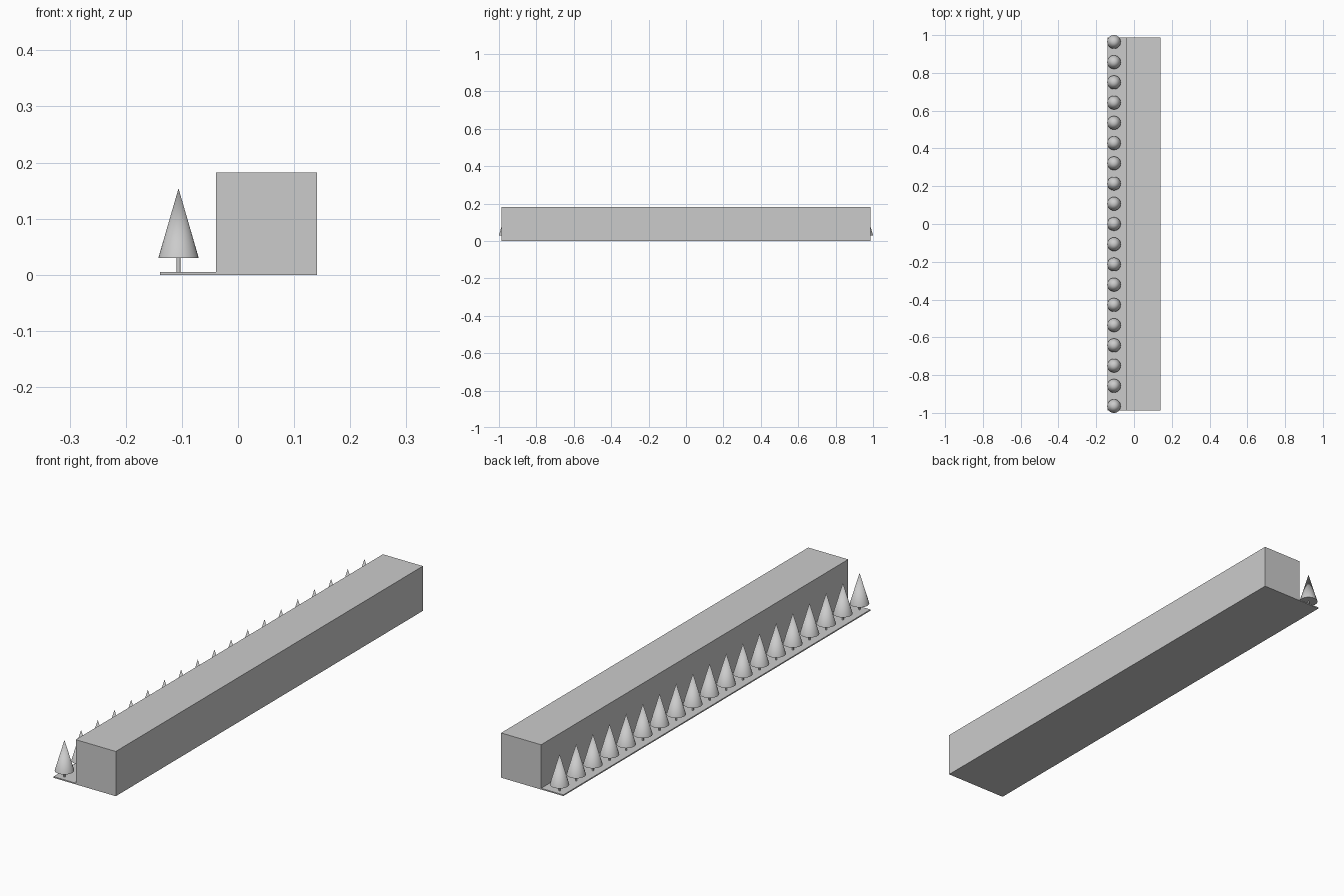
import bpy

cube = bpy.data.objects.get("Cube")
if cube:
    bpy.data.objects.remove(cube, do_unlink=True)

# Single plain grey
grey = bpy.data.materials.new("light_grey")
grey.use_nodes = True
colour = (0.6, 0.6, 0.6, 1)
grey.diffuse_color = colour
grey.node_tree.nodes["Principled BSDF"].inputs["Base Color"].default_value = colour

HALF_LENGTH = 0.987
GROUND_TOP = 0.005
TREE_X = -0.106
TREE_COUNT = 19
TREE_END = 0.964


def finish(name):
    obj = bpy.context.object
    obj.name = name
    obj.data.materials.append(grey)
    return obj


def box(name, x0, x1, z0, z1):
    bpy.ops.mesh.primitive_cube_add(size=1, location=((x0 + x1) / 2, 0, (z0 + z1) / 2))
    obj = finish(name)
    obj.scale = (x1 - x0, 2 * HALF_LENGTH, z1 - z0)
    bpy.ops.object.transform_apply(location=False, rotation=False, scale=True)
    return obj


def round_part(name, y, r_bottom, r_top, z0, z1, sides):
    bpy.ops.mesh.primitive_cone_add(vertices=sides, radius1=r_bottom, radius2=r_top,
                                    depth=z1 - z0, location=(TREE_X, y, (z0 + z1) / 2))
    obj = finish(name)
    bpy.ops.object.shade_smooth_by_angle()
    return obj


# Ground strip and long block
box("ground_strip", -0.139, 0.141, 0, GROUND_TOP)
box("long_block", -0.039, 0.141, GROUND_TOP, 0.182)

# Row of conical trees
for i in range(TREE_COUNT):
    y = -TREE_END + 2 * TREE_END * i / (TREE_COUNT - 1)
    round_part(f"tree_trunk_{i + 1}", y, 0.0035, 0.0035, GROUND_TOP, 0.03, 16)
    round_part(f"tree_crown_{i + 1}", y, 0.036, 0, 0.03, 0.154, 32)
